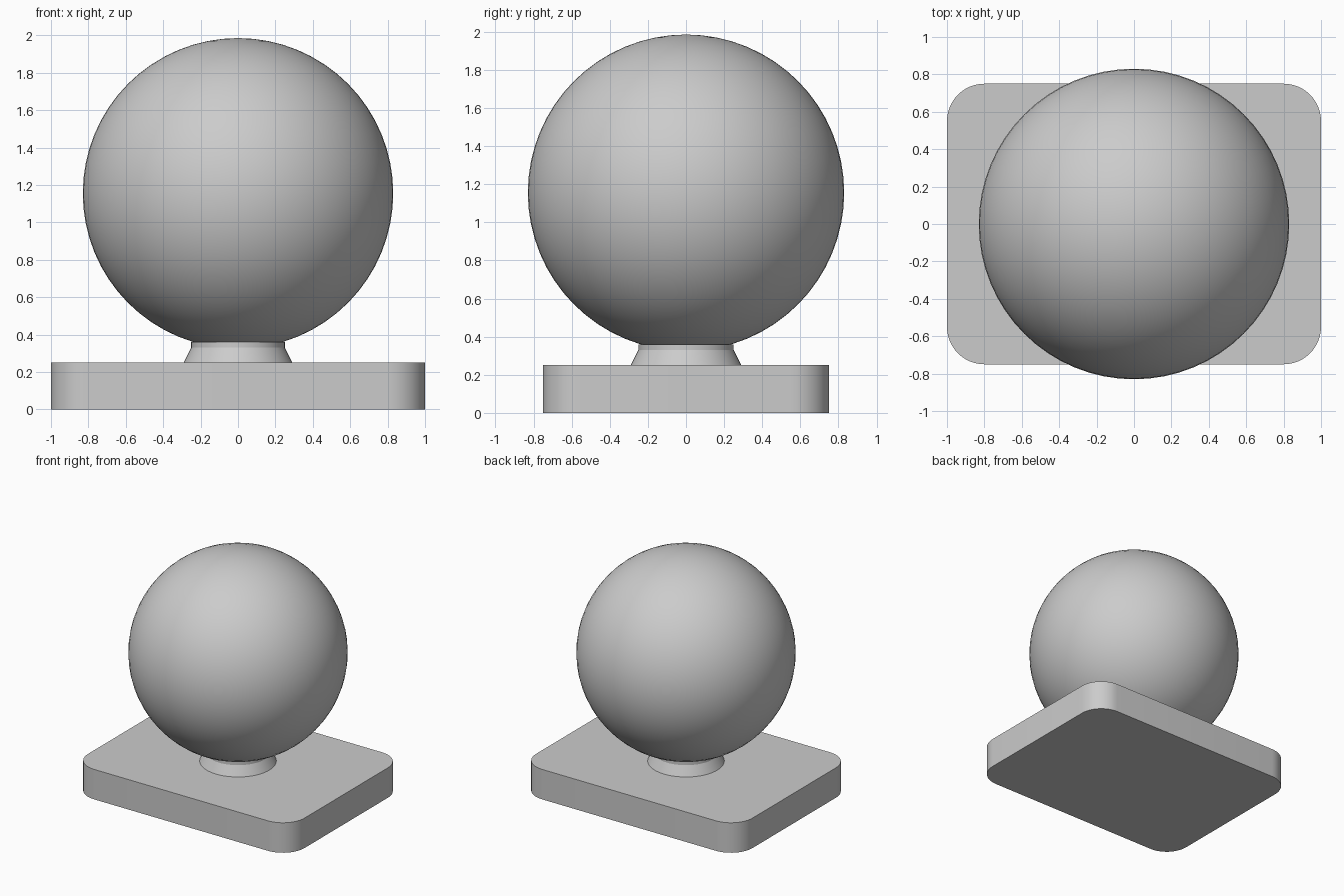
import bpy, bmesh, math

cube = bpy.data.objects.get("Cube")
if cube:
    bpy.data.objects.remove(cube, do_unlink=True)

# One plain grey for the whole model
GREY = (0.6, 0.6, 0.6, 1.0)
grey = bpy.data.materials.new("plain_grey")
grey.use_nodes = True
grey.diffuse_color = GREY
grey.node_tree.nodes["Principled BSDF"].inputs["Base Color"].default_value = GREY


def finish(bm, name, angle=30):
    """Turn a bmesh into a named, smooth-shaded object with sharp edges kept."""
    bmesh.ops.recalc_face_normals(bm, faces=bm.faces)
    mesh = bpy.data.meshes.new(name)
    bm.to_mesh(mesh)
    bm.free()
    obj = bpy.data.objects.new(name, mesh)
    bpy.context.collection.objects.link(obj)
    mesh.materials.append(grey)
    bpy.ops.object.select_all(action="DESELECT")
    obj.select_set(True)
    bpy.context.view_layer.objects.active = obj
    bpy.ops.object.shade_smooth_by_angle(angle=math.radians(angle))
    return obj


def rounded_slab(name, half_x, half_y, height, radius, steps=12):
    """Rectangle with rounded corners, extruded upwards from the ground."""
    bm = bmesh.new()
    corners = [(1, 1), (-1, 1), (-1, -1), (1, -1)]
    outline = []
    for i, (sx, sy) in enumerate(corners):
        for s in range(steps + 1):
            a = math.pi / 2 * (i + s / steps)
            outline.append(bm.verts.new((sx * (half_x - radius) + radius * math.cos(a),
                                         sy * (half_y - radius) + radius * math.sin(a), 0)))
    bottom = bm.faces.new(outline)
    top = bmesh.ops.extrude_face_region(bm, geom=[bottom], use_keep_orig=True)
    verts = [g for g in top["geom"] if isinstance(g, bmesh.types.BMVert)]
    bmesh.ops.translate(bm, verts=verts, vec=(0, 0, height))
    return finish(bm, name)


def lathe(name, profile, steps=64):
    """Spin a radius/height profile around the vertical axis."""
    bm = bmesh.new()
    verts = [bm.verts.new((r, 0, z)) for r, z in profile]
    edges = [bm.edges.new(pair) for pair in zip(verts, verts[1:])]
    bmesh.ops.spin(bm, geom=verts + edges, cent=(0, 0, 0), axis=(0, 0, 1),
                   angle=2 * math.pi, steps=steps, use_duplicate=False)
    bmesh.ops.remove_doubles(bm, verts=bm.verts, dist=1e-4)
    return finish(bm, name, 20)


# Base plate with rounded corners
rounded_slab("base_plate", 1.0, 0.75, 0.25, 0.2)

# Short neck: flared foot below a straight collar, running up into the ball
lathe("neck", [(0, 0.25), (0.29, 0.25), (0.25, 0.33), (0.25, 0.36), (0, 0.36)])

# Large ball
ball = bmesh.new()
bmesh.ops.create_uvsphere(ball, u_segments=64, v_segments=32, radius=0.83)
bmesh.ops.translate(ball, verts=ball.verts, vec=(0, 0, 1.155))
finish(ball, "ball")
